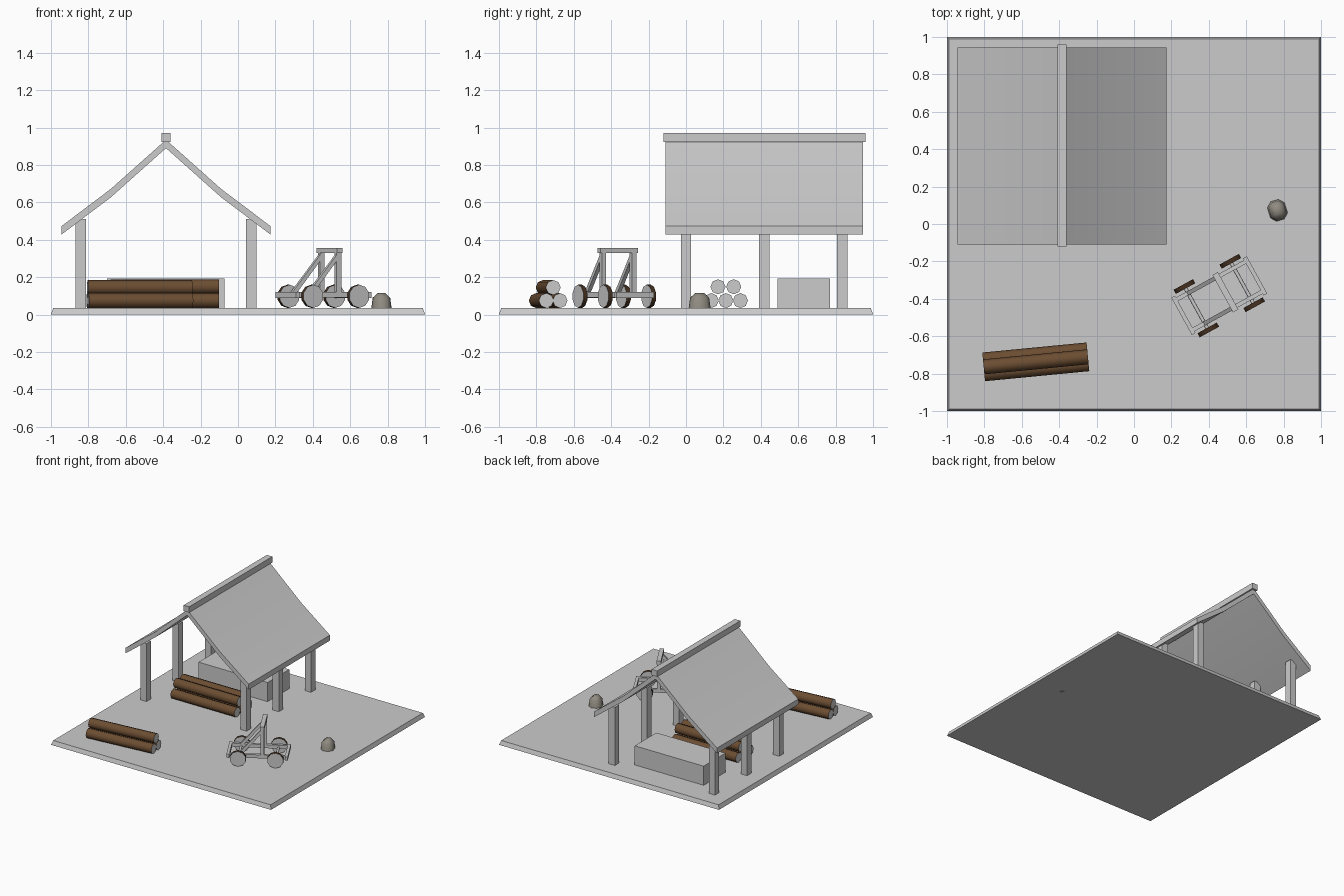
import bpy, bmesh, math
from mathutils import Vector, Matrix

if "Cube" in bpy.data.objects:
    bpy.data.objects.remove(bpy.data.objects["Cube"])


def material(name, rgb):
    m = bpy.data.materials.new(name)
    m.diffuse_color = (*rgb, 1)
    m.use_nodes = True
    m.node_tree.nodes["Principled BSDF"].inputs["Base Color"].default_value = m.diffuse_color
    return m


BARK = material("bark", (0.15, 0.075, 0.032))
RIM = material("wheel_rim", (0.06, 0.03, 0.014))
PLAIN = material("cut_wood", (0.8, 0.8, 0.8))
STONE = material("stone", (0.28, 0.26, 0.22))


def finish(name, bm, place=Matrix(), mats=(), smooth=None):
    bmesh.ops.recalc_face_normals(bm, faces=bm.faces)
    me = bpy.data.meshes.new(name)
    bm.to_mesh(me)
    bm.free()
    ob = bpy.data.objects.new(name, me)
    bpy.context.collection.objects.link(ob)
    ob.matrix_world = place
    for m in mats:
        me.materials.append(m)
    if smooth:
        bpy.ops.object.select_all(action='DESELECT')
        ob.select_set(True)
        bpy.context.view_layer.objects.active = ob
        bpy.ops.object.shade_smooth_by_angle(angle=math.radians(smooth))
    return ob


def box(name, lo, hi, place=Matrix()):
    lo, hi = Vector(lo), Vector(hi)
    bm = bmesh.new()
    bmesh.ops.create_cube(bm, size=1, matrix=Matrix.Translation((lo + hi) / 2)
                          @ Matrix.Diagonal((*(hi - lo), 1)))
    return finish(name, bm, place)


def rod(name, a, b, r, sides, place=Matrix(), skin=None):
    a, b = Vector(a), Vector(b)
    d = b - a
    rot = d.to_track_quat('Z', 'Y').to_matrix().to_4x4()
    bm = bmesh.new()
    bmesh.ops.create_cone(bm, cap_ends=True, segments=sides, radius1=r, radius2=r,
                          depth=d.length, matrix=Matrix.Translation((a + b) / 2) @ rot)
    for f in bm.faces:
        f.material_index = int(len(f.verts) > 4)
    return finish(name, bm, place, (skin, PLAIN) if skin else (), 50)


def prism(name, profile, y0, y1, place=Matrix(), smooth=None):
    bm = bmesh.new()
    f = bm.faces.new([bm.verts.new((x, y0, z)) for x, z in profile])
    ext = bmesh.ops.extrude_face_region(bm, geom=[f])
    bmesh.ops.translate(bm, vec=(0, y1 - y0, 0),
                        verts=[v for v in ext['geom'] if isinstance(v, bmesh.types.BMVert)])
    return finish(name, bm, place, (), smooth)


# Ground slab, slightly narrower on top
bm = bmesh.new()
bmesh.ops.create_cone(bm, cap_ends=True, segments=4, radius1=math.sqrt(2),
                      radius2=0.988 * math.sqrt(2), depth=0.034,
                      matrix=Matrix.Translation((0, 0, 0.018)) @ Matrix.Rotation(math.pi / 4, 4, 'Z'))
finish("ground_slab", bm)
G = 0.033

# Shelter: posts, bent roof and ridge beam
CX = -0.385
for side, sx in (("left", -1), ("right", 1)):
    for i, y in enumerate((0.0, 0.418, 0.836)):
        x = CX + sx * 0.455
        box(f"{side}_post_{i + 1}", (x - 0.028, y - 0.028, G - 0.003), (x + 0.028, y + 0.028, 0.512))
half = [(0.559, 0.473), (0.295, 0.672), (0, 0.935)]
top = [(CX - x, z) for x, z in half] + [(CX + x, z) for x, z in half[1::-1]]
under = [(x, z - 0.045) for x, z in reversed(top)]
prism("roof", top + under, -0.11, 0.945, smooth=30)
box("ridge_beam", (CX - 0.025, -0.12, 0.922), (CX + 0.025, 0.96, 0.97))

# Storage block behind the logs
box("storage_block", (-0.70, 0.488, G), (-0.073, 0.77, 0.192))


# Log piles
def log_pile(name, spots, length, place):
    for i, (y, z) in enumerate(spots):
        rod(f"{name}_{i + 1}", (-length / 2, y, z), (length / 2, y, z), 0.04, 8, place, BARK)


log_pile("sheltered_log", [(-0.078, 0.075), (0, 0.075), (0.078, 0.075), (-0.042, 0.149), (0.042, 0.149)],
         0.58, Matrix.Translation((-0.392, 0.213, 0)))
log_pile("open_log", [(-0.037, 0.075), (0.037, 0.075), (0, 0.145)],
         0.56, Matrix.Translation((-0.525, -0.737, 0)) @ Matrix.Rotation(math.radians(5.5), 4, 'Z'))

# Siege cart: frame, axles, wheels, upright gate and braces
CART = Matrix.Translation((0.456, -0.383, 0)) @ Matrix.Rotation(math.radians(28.8), 4, 'Z')
for end, x in (("rear", -0.219), ("front", 0.219)):
    box(f"cart_{end}_beam", (x - 0.011, -0.114, 0.09), (x + 0.011, 0.114, 0.12), CART)
for end, x in (("rear", -0.14), ("front", 0.14)):
    rod(f"cart_{end}_axle", (x, -0.12, 0.098), (x, 0.12, 0.098), 0.01, 8, CART)
for side, s in (("right", -1), ("left", 1)):
    y = s * 0.092
    box(f"cart_{side}_rail", (-0.21, y - 0.011, 0.092), (0.21, y + 0.011, 0.12), CART)
    box(f"cart_{side}_upright", (0.024, y - 0.013, 0.112), (0.052, y + 0.013, 0.337), CART)
    prism(f"cart_{side}_brace", [(-0.145, 0.118), (-0.115, 0.118), (0.03, 0.292), (0.03, 0.325)],
          y - 0.011, y + 0.011, CART)
    for end, x in (("rear", -0.14), ("front", 0.14)):
        rod(f"cart_{end}_{side}_wheel", (x, s * 0.12, 0.098), (x, s * 0.145, 0.098), 0.062, 10, CART, RIM)
box("cart_crossbar", (0.021, -0.114, 0.33), (0.054, 0.114, 0.356), CART)

# Boulder: blocky stone, rounded corners and a narrower crown
bm = bmesh.new()
bmesh.ops.create_cube(bm, size=1, matrix=Matrix.Diagonal((0.094, 0.108, 0.116, 1)))
bmesh.ops.bevel(bm, geom=bm.edges[:], offset=0.026, segments=1, affect='EDGES')
for v in bm.verts:
    v.co.z += 0.058
    k = 0.72 if v.co.z > 0.11 else 0.88 if v.co.z > 0.07 else 0.62 if v.co.z < 0.01 else 1.04
    v.co.x *= k
    v.co.y *= k
finish("boulder", bm, Matrix.Translation((0.767, 0.073, 0)) @ Matrix.Rotation(0.3, 4, 'Z'), (STONE,), 50)
